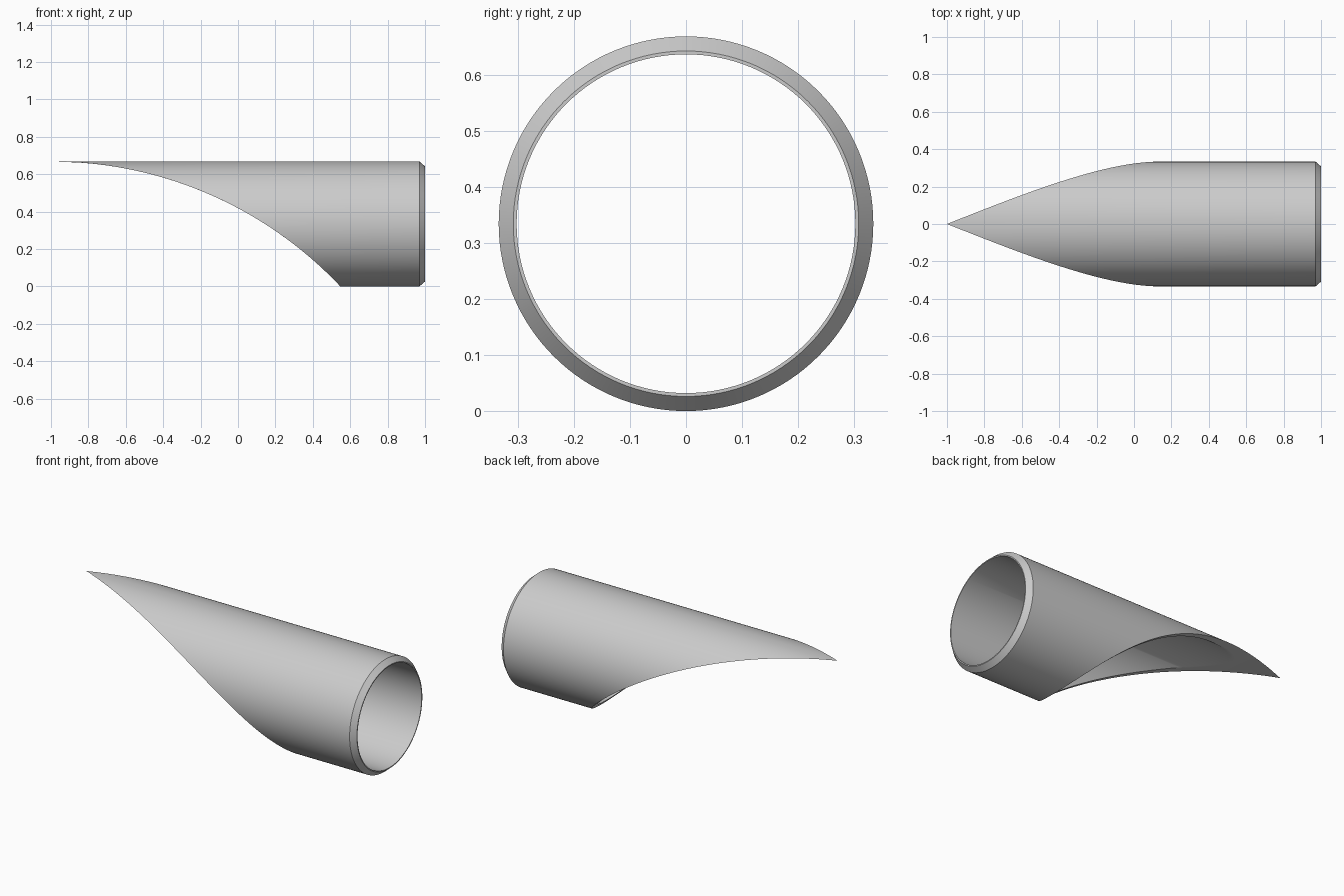
import bpy, bmesh
from math import sin, cos, pi, sqrt

cube = bpy.data.objects.get("Cube")
if cube:
    bpy.data.objects.remove(cube, do_unlink=True)

OUTER, INNER, RIM = 0.334, 0.302, 0.308   # tube radii
SWEEP = 2.125                             # radius of the curved cut
SEGMENTS = 128
WALL_STEPS = 5

grey = bpy.data.materials.new("plain grey")
grey.use_nodes = True
colour = (0.6, 0.6, 0.6, 1)
grey.diffuse_color = colour
grey.node_tree.nodes["Principled BSDF"].inputs["Base Color"].default_value = colour


def cut_x(z):
    """Where the circular cut, level at the tip, crosses height z."""
    drop = max(2 * OUTER - z, 0)
    return -1 + sqrt(2 * SWEEP * drop - drop * drop)


def ring(bm, radius, x=None):
    """Loop around the tube; without x it follows the curved cut."""
    verts = []
    for i in range(SEGMENTS):
        a = pi / 2 + 2 * pi * i / SEGMENTS
        z = OUTER + radius * sin(a)
        verts.append(bm.verts.new((cut_x(z) if x is None else x, radius * cos(a), z)))
    return verts


# Closed wall section: cut face, bore, flat rim, chamfer, outer skin
bm = bmesh.new()
loops = [ring(bm, OUTER + (INNER - OUTER) * k / WALL_STEPS) for k in range(WALL_STEPS + 1)]
loops += [ring(bm, INNER, 1), ring(bm, RIM, 1), ring(bm, OUTER, 0.97)]
for a, b in zip(loops, loops[1:] + loops[:1]):
    for i in range(SEGMENTS):
        j = (i + 1) % SEGMENTS
        bm.faces.new((a[i], a[j], b[j], b[i]))
bmesh.ops.recalc_face_normals(bm, faces=bm.faces)

mesh = bpy.data.meshes.new("scooped_tube")
bm.to_mesh(mesh)
bm.free()
mesh.materials.append(grey)
tube = bpy.data.objects.new("scooped_tube", mesh)
bpy.context.collection.objects.link(tube)

# Smooth round walls with crisp rims
bpy.ops.object.select_all(action='DESELECT')
tube.select_set(True)
bpy.context.view_layer.objects.active = tube
bpy.ops.object.shade_smooth_by_angle(angle=pi / 6)
